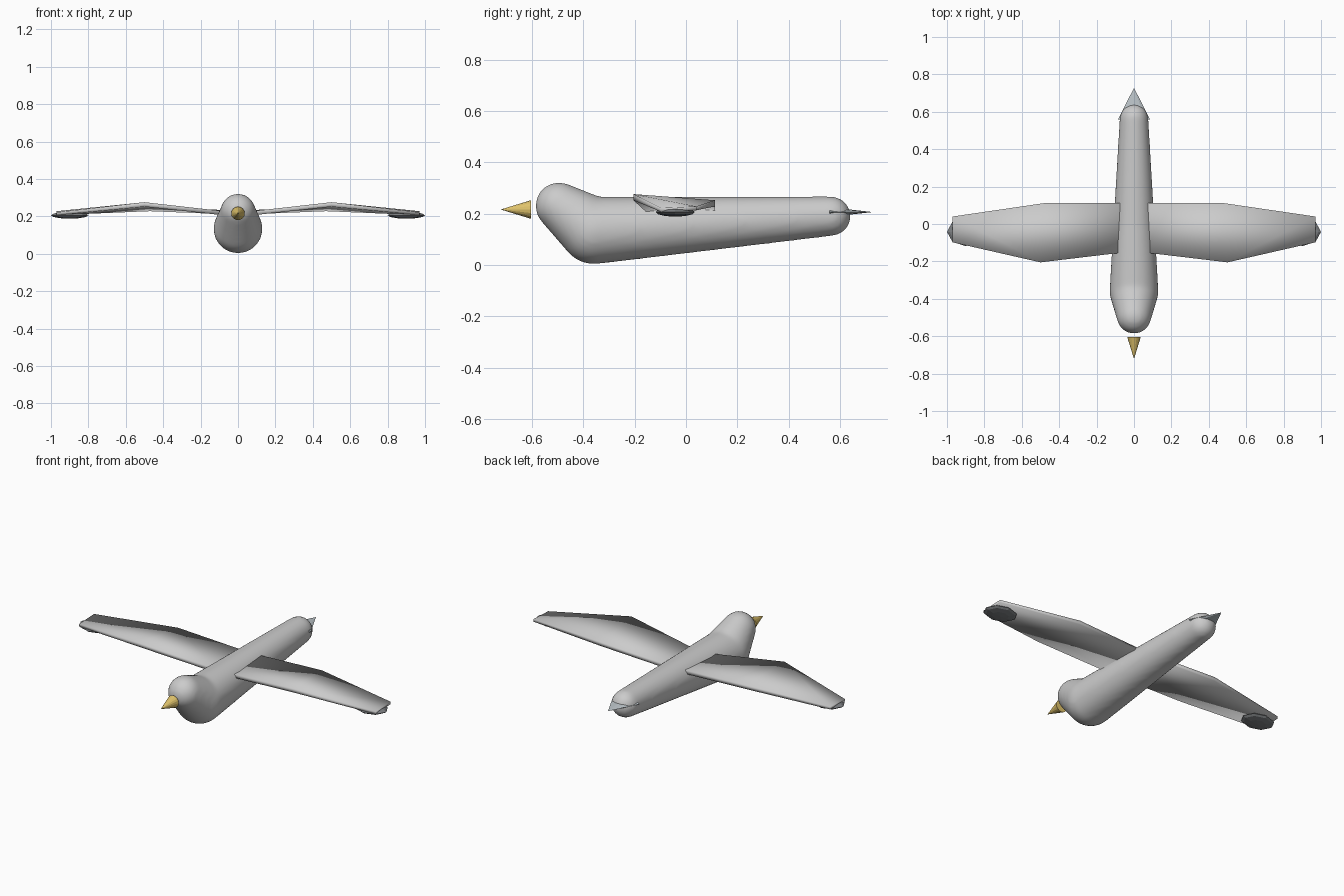
import bpy, bmesh, math
from mathutils import Vector

if "Cube" in bpy.data.objects:
    bpy.data.objects.remove(bpy.data.objects["Cube"])


def material(name, rgb):
    m = bpy.data.materials.new(name)
    m.diffuse_color = (*rgb, 1)
    m.use_nodes = True
    m.node_tree.nodes["Principled BSDF"].inputs["Base Color"].default_value = m.diffuse_color
    return m


def add_object(name, bm, mat=None, smooth=True):
    bmesh.ops.recalc_face_normals(bm, faces=bm.faces[:])
    for f in bm.faces:
        f.smooth = smooth
    mesh = bpy.data.meshes.new(name)
    bm.to_mesh(mesh)
    bm.free()
    ob = bpy.data.objects.new(name, mesh)
    bpy.context.collection.objects.link(ob)
    if mat:
        mesh.materials.append(mat)
    return ob


def hull_of_spheres(bm, balls):
    # Tapered capsule: convex hull around two balls
    part = bmesh.new()
    for y, z, r in balls:
        made = bmesh.ops.create_uvsphere(part, u_segments=32, v_segments=20, radius=r)
        bmesh.ops.translate(part, verts=made["verts"], vec=(0, y, z))
    hull = bmesh.ops.convex_hull(part, input=part.verts[:])
    junk = [v for v in hull["geom_interior"] if isinstance(v, bmesh.types.BMVert)]
    bmesh.ops.delete(part, geom=junk, context="VERTS")
    loose = [v for v in part.verts if not v.link_faces]
    bmesh.ops.delete(part, geom=loose, context="VERTS")
    bmesh.ops.recalc_face_normals(part, faces=part.faces[:])
    tmp = bpy.data.meshes.new("tmp")
    part.to_mesh(tmp)
    part.free()
    bm.from_mesh(tmp)
    bpy.data.meshes.remove(tmp)


gold = material("beak_gold", (0.75, 0.55, 0.15))
dark = material("feather_dark", (0.2, 0.21, 0.22))
tail_grey = material("tail_grey", (0.5, 0.55, 0.58))

# Body and head, blended into one skin
bm = bmesh.new()
chest = (-0.36, 0.134, 0.131)
hull_of_spheres(bm, [chest, (0.565, 0.19, 0.077)])
hull_of_spheres(bm, [chest, (-0.495, 0.23, 0.092)])
body = add_object("body", bm)
remesh = body.modifiers.new("blend", "REMESH")
remesh.mode = "VOXEL"
remesh.voxel_size = 0.012
remesh.use_smooth_shade = True
soften = body.modifiers.new("soften", "SMOOTH")
soften.factor = 0.5
soften.iterations = 10

# Beak, floating just ahead of the head
bm = bmesh.new()
bmesh.ops.create_cone(bm, cap_ends=True, segments=16, radius1=0.036, radius2=0, depth=0.117)
for v in bm.verts:
    v.co = Vector((v.co.x, -0.663 - v.co.z, 0.216 + v.co.y))
add_object("beak", bm, gold, smooth=False)

# Tail, a flattened cone
bm = bmesh.new()
bmesh.ops.create_cone(bm, cap_ends=True, segments=8, radius1=0.086, radius2=0, depth=0.17)
for v in bm.verts:
    v.co = Vector((v.co.x, 0.643 + v.co.z, 0.206 + v.co.y * 0.22))
add_object("tail", bm, tail_grey, smooth=False)

# Wings: leading point, trailing point, thickness at each station
stations = [
    ((0.03, -0.149, 0.223), (0.03, 0.113, 0.232), 0.022),
    ((0.50, -0.205, 0.276), (0.47, 0.113, 0.252), 0.024),
    ((0.97, -0.098, 0.222), (0.97, 0.040, 0.228), 0.015),
]
for side, s in (("right", 1), ("left", -1)):
    bm = bmesh.new()
    rings = []
    for lead, trail, t in stations:
        pts = [Vector(lead), Vector(trail)]
        pts += [pts[1] - Vector((0, 0, t)), pts[0] - Vector((0, 0, t))]
        rings.append([bm.verts.new((p.x * s, p.y, p.z)) for p in pts])
    for a, b in zip(rings, rings[1:]):
        for i in range(4):
            j = (i + 1) % 4
            bm.faces.new((a[i], a[j], b[j], b[i]))
    bm.faces.new(rings[0])
    bm.faces.new(rings[-1])
    add_object(side + "_wing", bm)

    # Dark wing tip, a flattened low-poly ball
    bm = bmesh.new()
    bmesh.ops.create_uvsphere(bm, u_segments=8, v_segments=6, radius=1)
    for v in bm.verts:
        v.co = Vector((s * (0.9 + v.co.x * 0.1), -0.042 + v.co.y * 0.076, 0.206 + v.co.z * 0.018))
    add_object(side + "_wing_tip", bm, dark, smooth=False)
